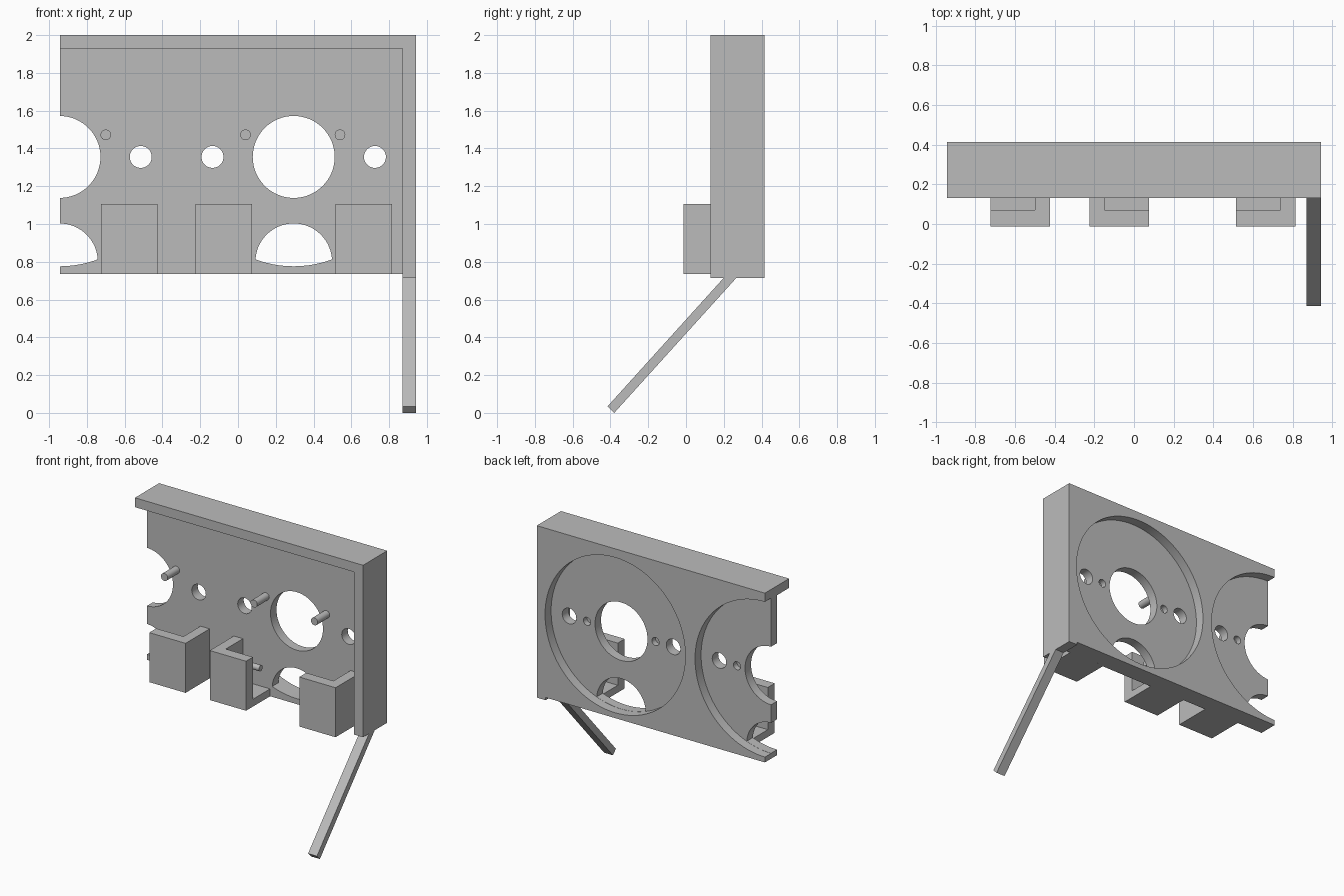
import bpy, bmesh, math
from mathutils import Matrix, Vector

cube = bpy.data.objects.get("Cube")
if cube:
    bpy.data.objects.remove(cube)

grey = bpy.data.materials.new("plain grey")
grey.use_nodes = True
colour = (0.5, 0.5, 0.5, 1)
grey.diffuse_color = colour
grey.node_tree.nodes["Principled BSDF"].inputs["Base Color"].default_value = colour


def finish(name, bm):
    bmesh.ops.recalc_face_normals(bm, faces=bm.faces)
    mesh = bpy.data.meshes.new(name)
    bm.to_mesh(mesh)
    bm.free()
    mesh.materials.append(grey)
    obj = bpy.data.objects.new(name, mesh)
    bpy.context.collection.objects.link(obj)
    return obj


def prism(name, points, offset):
    """Extrude a flat outline along an offset."""
    bm = bmesh.new()
    face = bm.faces.new([bm.verts.new(p) for p in points])
    ext = bmesh.ops.extrude_face_region(bm, geom=[face])
    verts = [v for v in ext["geom"] if isinstance(v, bmesh.types.BMVert)]
    bmesh.ops.translate(bm, verts=verts, vec=offset)
    return finish(name, bm)


def box(name, x0, x1, y0, y1, z0, z1):
    outline = [(x0, y0, z0), (x1, y0, z0), (x1, y0, z1), (x0, y0, z1)]
    return prism(name, outline, (0, y1 - y0, 0))


def rod(name, start, end, radius, sides=64):
    a, b = Vector(start), Vector(end)
    bm = bmesh.new()
    spin = (b - a).to_track_quat('Z', 'Y').to_matrix().to_4x4()
    bmesh.ops.create_cone(bm, cap_ends=True, segments=sides, radius1=radius,
                          radius2=radius, depth=(b - a).length,
                          matrix=Matrix.Translation((a + b) / 2) @ spin)
    return finish(name, bm)


def combine(target, tool, operation):
    mod = target.modifiers.new("combine", 'BOOLEAN')
    mod.operation, mod.object, mod.solver = operation, tool, 'EXACT'
    bpy.context.view_layer.update()
    bpy.context.view_layer.objects.active = target
    bpy.ops.object.modifier_apply(modifier=mod.name)
    bpy.data.objects.remove(tool)


def smooth(obj):
    bpy.ops.object.select_all(action='DESELECT')
    obj.select_set(True)
    bpy.context.view_layer.objects.active = obj
    bpy.ops.object.shade_smooth_by_angle(angle=math.radians(30))


EDGE, FRONT, FACE, FLOOR, BACK = 0.943, 0.13, 0.272, 0.343, 0.415
AXIS_Z = 1.355

# Backing panel with an L-shaped rim along the top and one side
rim = [(-EDGE, 2), (EDGE, 2), (EDGE, 0.715), (0.87, 0.715), (0.87, 1.93), (-EDGE, 1.93)]
body = prism("backing_panel", [(x, FRONT, z) for x, z in rim], (0, BACK - FRONT, 0))
combine(body, box("panel", -EDGE, 0.9, FACE, BACK, 0.735, 1.96), 'UNION')


def cut(x, z, radius, y0, y1):
    combine(body, rod("cutter", (x, y0, z), (x, y1, z), radius), 'DIFFERENCE')


# Two round stations; the one on the edge is only half present
for cx in (0.295, -0.945):
    arch = rod("arch", (cx, 0.2, 0.8), (cx, 0.4, 0.8), 0.203)
    combine(arch, rod("clip", (cx, 0.1, AXIS_Z), (cx, 0.5, AXIS_Z), 0.579, 96), 'INTERSECT')
    combine(body, arch, 'DIFFERENCE')
    combine(body, rod("recess", (cx, FLOOR, AXIS_Z), (cx, 0.5, AXIS_Z), 0.58, 96), 'DIFFERENCE')
    cut(cx, AXIS_Z, 0.217, 0.2, 0.5)
    for side in (-1, 1):
        if cx + side * 0.43 > -EDGE:
            cut(cx + side * 0.43, AXIS_Z, 0.058, 0.2, 0.5)
            cut(cx + side * 0.283, AXIS_Z, 0.03, 0.3, 0.5)
smooth(body)

# Locating pins on the front of the panel
for i, x in enumerate((-0.70, 0.04, 0.54)):
    smooth(rod(f"locating_pin_{i + 1}", (x, FRONT, 1.472), (x, FACE + 0.02, 1.472), 0.028, 32))

# Open-topped holders, each open on one side, with a cross pin inside
for i, (x0, open_side) in enumerate(((-0.725, -1), (-0.225, 1), (0.515, -1))):
    holder = box(f"holder_{i + 1}", x0, x0 + 0.3, -0.012, FACE + 0.01, 0.735, 1.105)
    c0, c1 = (x0 - 0.1, x0 + 0.225) if open_side < 0 else (x0 + 0.075, x0 + 0.4)
    combine(holder, box("cavity", c0, c1, 0.07, FACE, 0.79, 1.3), 'DIFFERENCE')
    wall, tip = (c1 + 0.01, x0 + 0.02) if open_side < 0 else (c0 - 0.01, x0 + 0.28)
    smooth(rod(f"cross_pin_{i + 1}", (wall, 0.19, 0.97), (tip, 0.19, 0.97), 0.022, 24))

# Slanted support leg under the side rim
leg = [(-0.38, 0), (-0.415, 0.035), (0.2, 0.715), (0.235, 0.75), (0.267, 0.715)]
prism("support_leg", [(0.87, y, z) for y, z in leg], (EDGE - 0.87, 0, 0))
